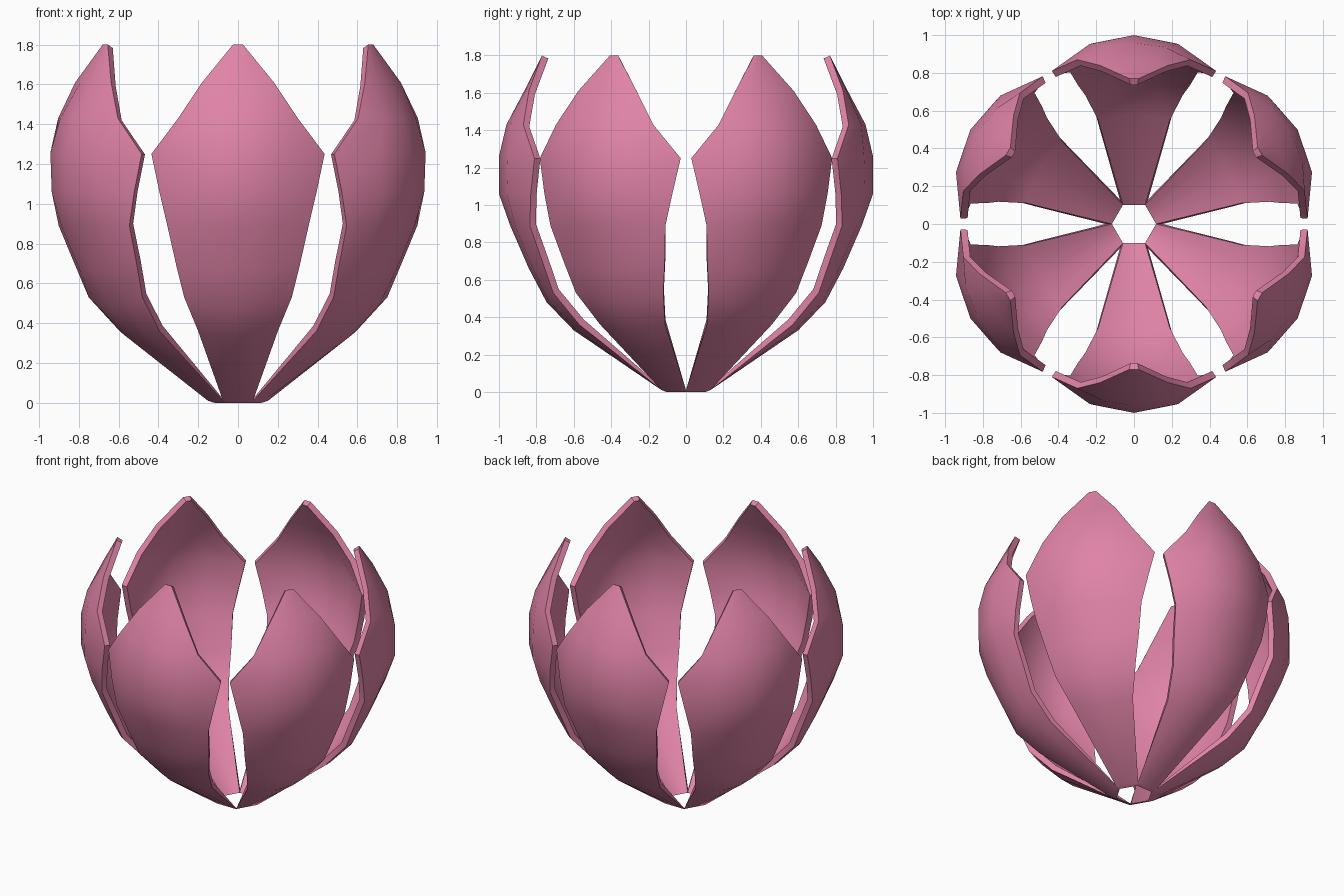
import bpy, bmesh, math
from mathutils import Matrix

cube = bpy.data.objects.get("Cube")
if cube:
    bpy.data.objects.remove(cube)

pink = bpy.data.materials.new("petal_pink")
pink.use_nodes = True
colour = (0.75, 0.23, 0.39, 1)
pink.diffuse_color = colour
pink.node_tree.nodes["Principled BSDF"].inputs["Base Color"].default_value = colour

THICK = 0.038
# Rows from base to tip: spine radius, spine height, edge radius, edge height, half width
ROWS = [
    (0.13, 0.01, 0.13, 0.01, 0.075),
    (0.60, 0.33, 0.57, 0.36, 0.20),
    (0.745, 0.48, 0.71, 0.53, 0.27),
    (0.84, 0.66, 0.765, 0.69, 0.31),
    (0.94, 0.89, 0.835, 0.89, 0.355),
    (1.00, 1.06, 0.83, 1.06, 0.395),
    (1.00, 1.26, 0.81, 1.25, 0.435),
    (0.96, 1.43, 0.87, 1.43, 0.30),
    (0.865, 1.61, 0.84, 1.61, 0.18),
    (0.77, 1.80, 0.77, 1.80, 0.025),
]
# Columns across the petal: share of half width, share of curl towards the edge
COLS = [(-1, 1), (-0.54, 0.25), (0, 0), (0.54, 0.25), (1, 1)]


def petal_mesh():
    bm = bmesh.new()
    # Outer skin, facing -y
    outer = [[bm.verts.new((s * half, -(r + (er - r) * c), z + (ez - z) * c))
              for s, c in COLS] for r, z, er, ez, half in ROWS]
    n, m = len(ROWS), len(COLS)
    for i in range(n - 1):
        for j in range(m - 1):
            bm.faces.new((outer[i][j], outer[i][j + 1], outer[i + 1][j + 1], outer[i + 1][j]))
    bm.normal_update()
    # Inner skin, with the base row kept flat on the ground
    places = [[v.co - v.normal * THICK for v in row] for row in outer]
    for p, v in zip(places[0], outer[0]):
        p.xyz = (v.co.x * 0.78, v.co.y * 0.78, 0)
    inner = [[bm.verts.new(p) for p in row] for row in places]
    for i in range(n - 1):
        for j in range(m - 1):
            bm.faces.new((inner[i][j], inner[i + 1][j], inner[i + 1][j + 1], inner[i][j + 1]))
    # Rim joining the two skins
    ring = [(0, j) for j in range(m)] + [(i, m - 1) for i in range(1, n)]
    ring += [(n - 1, j) for j in range(m - 2, -1, -1)] + [(i, 0) for i in range(n - 2, 0, -1)]
    for (a, b), (c, d) in zip(ring, ring[1:] + ring[:1]):
        bm.faces.new((outer[a][b], inner[a][b], inner[c][d], outer[c][d]))
    bmesh.ops.recalc_face_normals(bm, faces=bm.faces)
    return bm


# Six petals around the centre
NAMES = ["front", "front_left", "back_left", "back", "back_right", "front_right"]
for k, name in enumerate(NAMES):
    bm = petal_mesh()
    bm.transform(Matrix.Rotation(math.radians(60 * k), 4, "Z"))
    mesh = bpy.data.meshes.new(name + "_petal")
    bm.to_mesh(mesh)
    bm.free()
    mesh.materials.append(pink)
    petal = bpy.data.objects.new(name + "_petal", mesh)
    bpy.context.collection.objects.link(petal)
    bpy.ops.object.select_all(action="DESELECT")
    petal.select_set(True)
    bpy.context.view_layer.objects.active = petal
    bpy.ops.object.shade_smooth_by_angle(angle=math.radians(42))
